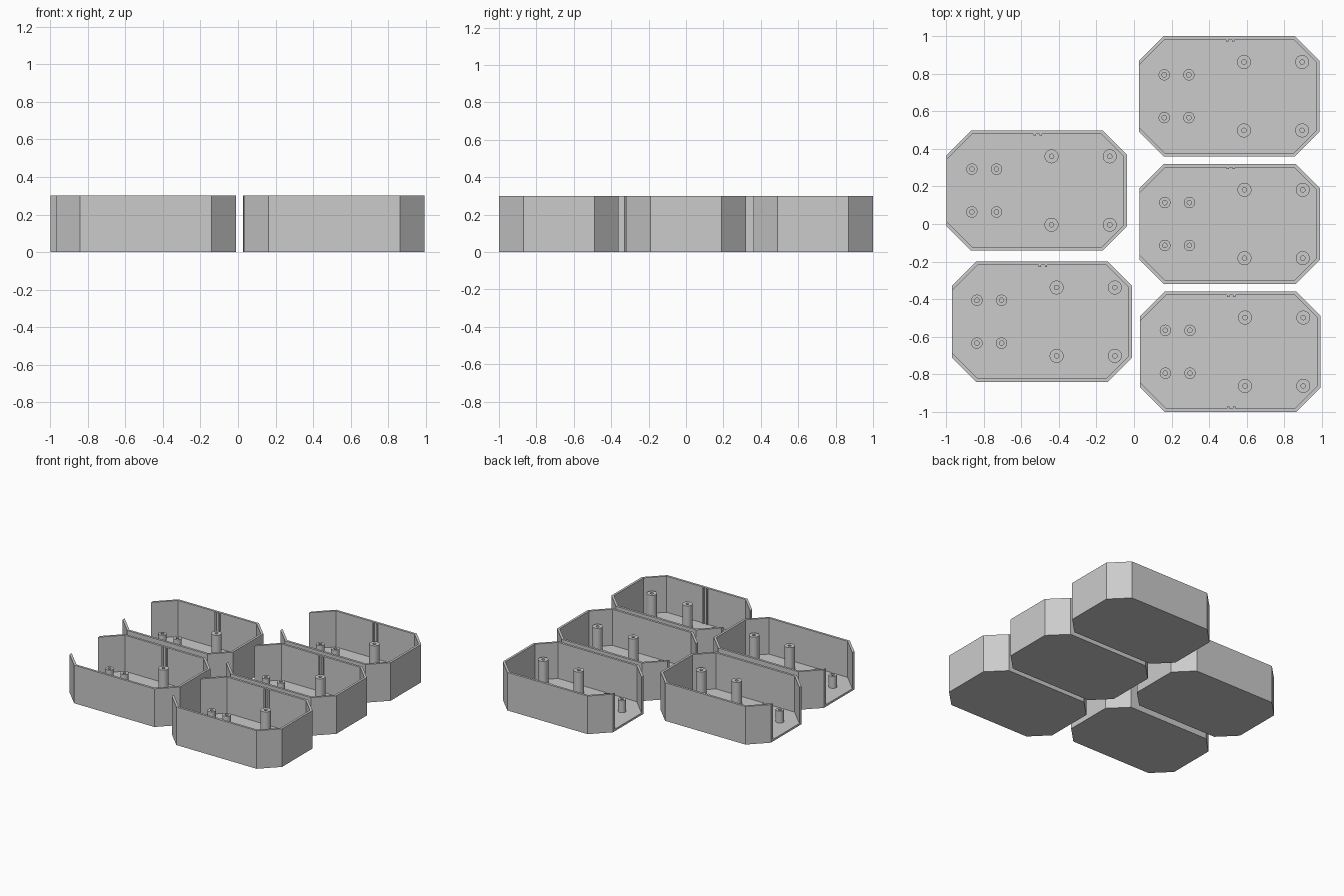
import bpy, bmesh, math

if "Cube" in bpy.data.objects:
    bpy.data.objects.remove(bpy.data.objects["Cube"])

HX, HY, CH = 0.48, 0.32, 0.13      # half length, half width, corner cut
WALL, FLOOR, TOP = 0.018, 0.016, 0.30

grey = bpy.data.materials.new("light_grey")
grey.diffuse_color = (0.6, 0.6, 0.6, 1)
grey.use_nodes = True
grey.node_tree.nodes["Principled BSDF"].inputs["Base Color"].default_value = grey.diffuse_color


def finish(bm, name):
    bmesh.ops.recalc_face_normals(bm, faces=bm.faces)
    me = bpy.data.meshes.new(name)
    bm.to_mesh(me)
    bm.free()
    me.materials.append(grey)
    return me


def prism(bm, pts, z0, z1):
    lo = [bm.verts.new((x, y, z0)) for x, y in pts]
    hi = [bm.verts.new((x, y, z1)) for x, y in pts]
    bm.faces.new(lo)
    bm.faces.new(hi)
    n = len(pts)
    for i in range(n):
        j = (i + 1) % n
        bm.faces.new((lo[i], lo[j], hi[j], hi[i]))


def mirrored(half):
    # complete a path that is symmetric about the x axis
    return half + [(x, -y) for x, y in reversed(half)]


k = WALL * math.tan(math.pi / 8)
outer = mirrored([(-HX, HY - CH), (-HX + CH, HY), (HX - CH, HY), (HX, HY - CH)])
inner = mirrored([(-HX, HY - CH - WALL * math.sqrt(2)), (-HX + CH + k, HY - WALL),
                  (HX - CH - k, HY - WALL), (HX - WALL, HY - CH - k)])

# Floor plate
bm = bmesh.new()
prism(bm, outer, 0, FLOOR)
floor_mesh = finish(bm, "floor")

# Wall around the floor, open at the left end
bm = bmesh.new()
rings = [[bm.verts.new((x, y, z)) for x, y in path]
         for path, z in ((outer, FLOOR), (outer, TOP), (inner, TOP), (inner, FLOOR))]
for a, b in zip(rings, rings[1:]):
    for i in range(7):
        bm.faces.new((a[i], a[i + 1], b[i + 1], b[i]))
for i in (0, 7):
    bm.faces.new([r[i] for r in rings])
wall_mesh = finish(bm, "wall")


def post(name, radius, hole, height, n=32):
    # hollow screw post
    bm = bmesh.new()
    prof = ((radius, FLOOR), (radius, height), (hole, height), (hole, FLOOR))
    rings = [[bm.verts.new((r * math.cos(2 * math.pi * i / n),
                            r * math.sin(2 * math.pi * i / n), z)) for i in range(n)]
             for r, z in prof]
    for a, b in zip(rings, rings[1:]):
        for i in range(n):
            j = (i + 1) % n
            bm.faces.new((a[i], a[j], b[j], b[i]))
    return finish(bm, name)


tall_mesh = post("tall_post", 0.037, 0.012, 0.20)
short_mesh = post("short_post", 0.030, 0.012, 0.11)

# Pair of thin guide ribs on the long wall
bm = bmesh.new()
for cx in (-0.016, 0.016):
    x0, x1, y0, y1 = cx - 0.006, cx + 0.006, HY - WALL - 0.01, HY - WALL + 0.002
    prism(bm, [(x0, y0), (x1, y0), (x1, y1), (x0, y1)], FLOOR, TOP - 0.002)
rib_mesh = finish(bm, "guide_ribs")


def place(me, name, x, y, turn=0):
    ob = bpy.data.objects.new(name, me)
    ob.location = (x, y, 0)
    ob.rotation_euler.z = turn
    bpy.context.collection.objects.link(ob)
    return ob


# Five trays with their posts
trays = [(0.507, 0.68), (0.51, 0), (0.513, -0.68), (-0.517, 0.178), (-0.49, -0.52)]
for t, (x, y) in enumerate(trays, 1):
    place(floor_mesh, f"tray_{t}_floor", x, y)
    place(wall_mesh, f"tray_{t}_wall", x, y)
    place(rib_mesh, f"tray_{t}_guide_ribs", x + 0.005, y)
    for me, xs, dy in ((tall_mesh, (0.078, 0.388), 0.182), (short_mesh, (-0.346, -0.215), 0.114)):
        for px in xs:
            for s in (-1, 1):
                place(me, f"tray_{t}_{me.name}", x + px, y + s * dy)
# Extra ribs on the front wall of the third tray
place(rib_mesh, "tray_3_front_guide_ribs", trays[2][0] + 0.005, trays[2][1], math.pi)

# Smooth the round posts, keeping their rims sharp
for me in (tall_mesh, short_mesh):
    ob = next(o for o in bpy.data.objects if o.data == me)
    me.polygons.foreach_set("use_smooth", [True] * len(me.polygons))
    me.set_sharp_from_angle(angle=math.radians(30))
